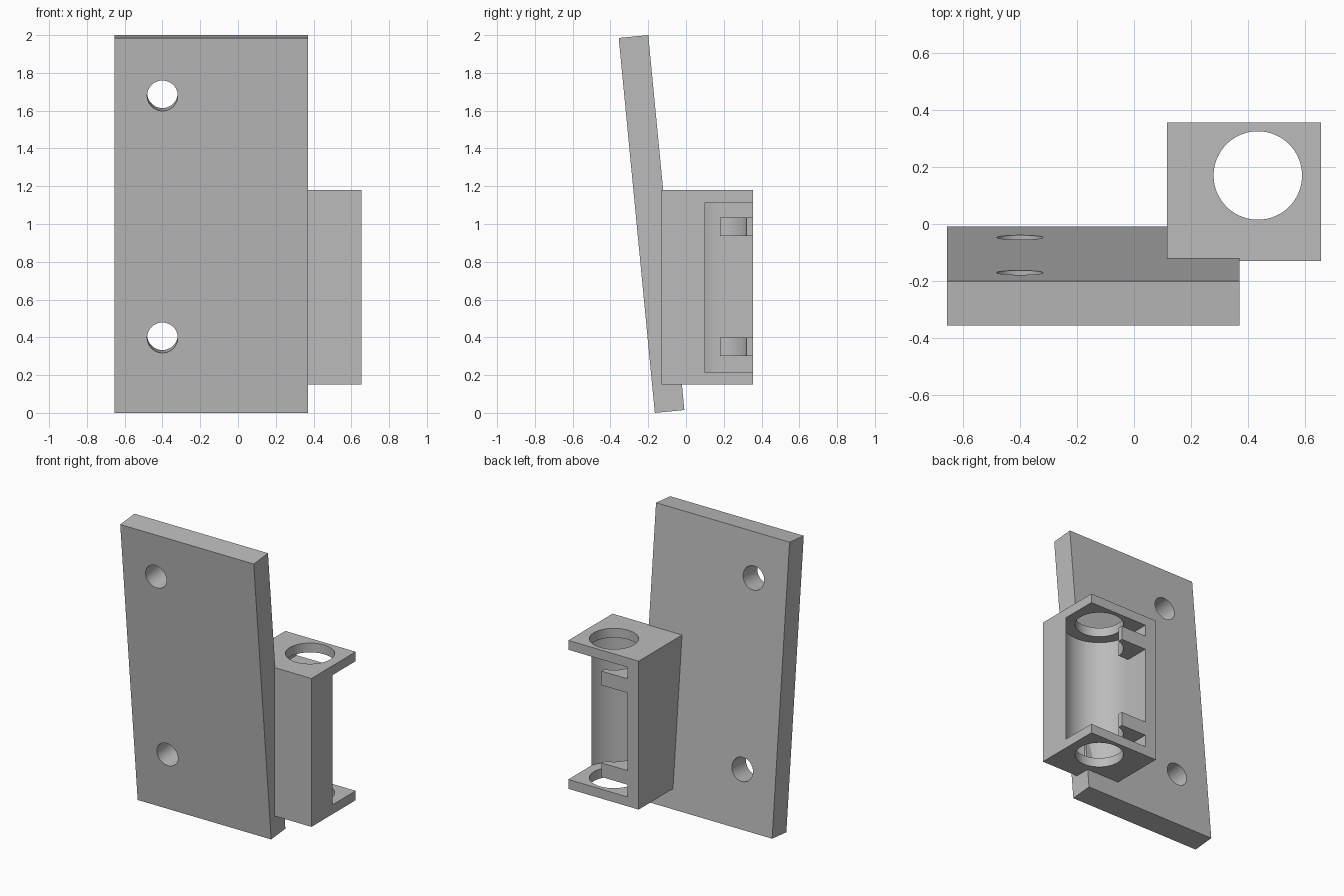
import bpy, bmesh, math
from mathutils import Matrix, Vector

cube = bpy.data.objects.get("Cube")
if cube:
    bpy.data.objects.remove(cube, do_unlink=True)

grey = bpy.data.materials.new("plain grey")
grey.use_nodes = True
grey.diffuse_color = (0.5, 0.5, 0.5, 1)
grey.node_tree.nodes["Principled BSDF"].inputs["Base Color"].default_value = (0.5, 0.5, 0.5, 1)


def prism(name, outline, z0, z1):
    """Extrude a closed xy outline from z0 to z1."""
    bm = bmesh.new()
    face = bm.faces.new([bm.verts.new((x, y, z0)) for x, y in outline])
    top = bmesh.ops.extrude_face_region(bm, geom=[face])["geom"]
    bmesh.ops.translate(bm, vec=(0, 0, z1 - z0),
                        verts=[v for v in top if isinstance(v, bmesh.types.BMVert)])
    bmesh.ops.recalc_face_normals(bm, faces=bm.faces)
    mesh = bpy.data.meshes.new(name)
    bm.to_mesh(mesh)
    bm.free()
    mesh.materials.append(grey)
    ob = bpy.data.objects.new(name, mesh)
    bpy.context.collection.objects.link(ob)
    return ob


def rect(x0, x1, y0, y1):
    return [(x0, y0), (x1, y0), (x1, y1), (x0, y1)]


def arc(cx, cy, r, a0, a1, n):
    angles = [a0 + (a1 - a0) * i / n for i in range(n + 1)]
    return [(cx + r * math.cos(a), cy + r * math.sin(a)) for a in angles]


def circle(cx, cy, r, n=72):
    return arc(cx, cy, r, 0, math.tau, n)[:-1]


def cut(target, cutter):
    """Subtract the cutter, then remove it."""
    mod = target.modifiers.new("cut", "BOOLEAN")
    mod.operation = "DIFFERENCE"
    mod.solver = "EXACT"
    mod.object = cutter
    bpy.context.view_layer.update()
    bpy.context.view_layer.objects.active = target
    bpy.ops.object.modifier_apply(modifier=mod.name)
    bpy.data.objects.remove(cutter, do_unlink=True)


def smooth(ob):
    bpy.ops.object.select_all(action="DESELECT")
    ob.select_set(True)
    bpy.context.view_layer.objects.active = ob
    bpy.ops.object.shade_smooth_by_angle(angle=math.radians(30))


# Mounting plate, drawn flat with two screw holes, then stood up leaning forward
tilt = math.radians(5.5)
length, thick = 1.994, 0.157
plate = prism("mounting_plate", rect(-0.655, 0.37, 0, length), -thick, 0)
for along in (0.40, 1.687):
    cut(plate, prism("screw_hole_cutter", circle(-0.40, along, 0.081, 48), -1, 1))
plate.data.transform(Matrix.Translation((0, -0.165, 0))
                     @ Matrix.Rotation(math.pi / 2 + tilt, 4, "X")
                     @ Matrix.Translation((0, 0, 0)))
smooth(plate)

# Bearing housing: block with a half-round pocket open to the back and left
cx, cy, pocket_r, rod_r = 0.434, 0.17, 0.232, 0.155
back = 0.355
housing = prism("bearing_housing", rect(0.115, 0.655, -0.13, back), 0.15, 1.18)
pocket = arc(cx, cy, pocket_r, math.pi, math.tau, 48)
pocket += [(cx + pocket_r, 0.5), (cx - pocket_r, 0.5)]
cut(housing, prism("pocket_cutter", pocket, 0.215, 1.115))
cut(housing, prism("rod_hole_cutter", circle(cx, cy, rod_r), 0, 1.5))
smooth(housing)

# Retaining tabs on the pocket wall, hollowed to clear the rod
wall, tip, front = cx - pocket_r, 0.40, 0.18
a_tip = math.acos((tip - cx) / rod_r)
a_front = math.pi - math.asin((front - cy) / rod_r)
tab = arc(cx, cy, rod_r, a_front, a_tip, 20)
tab += [(tip, back), (wall, back), (wall, front)]
for name, z0 in (("lower_tab", 0.30), ("upper_tab", 0.937)):
    smooth(prism(name, tab, z0, z0 + 0.098))
